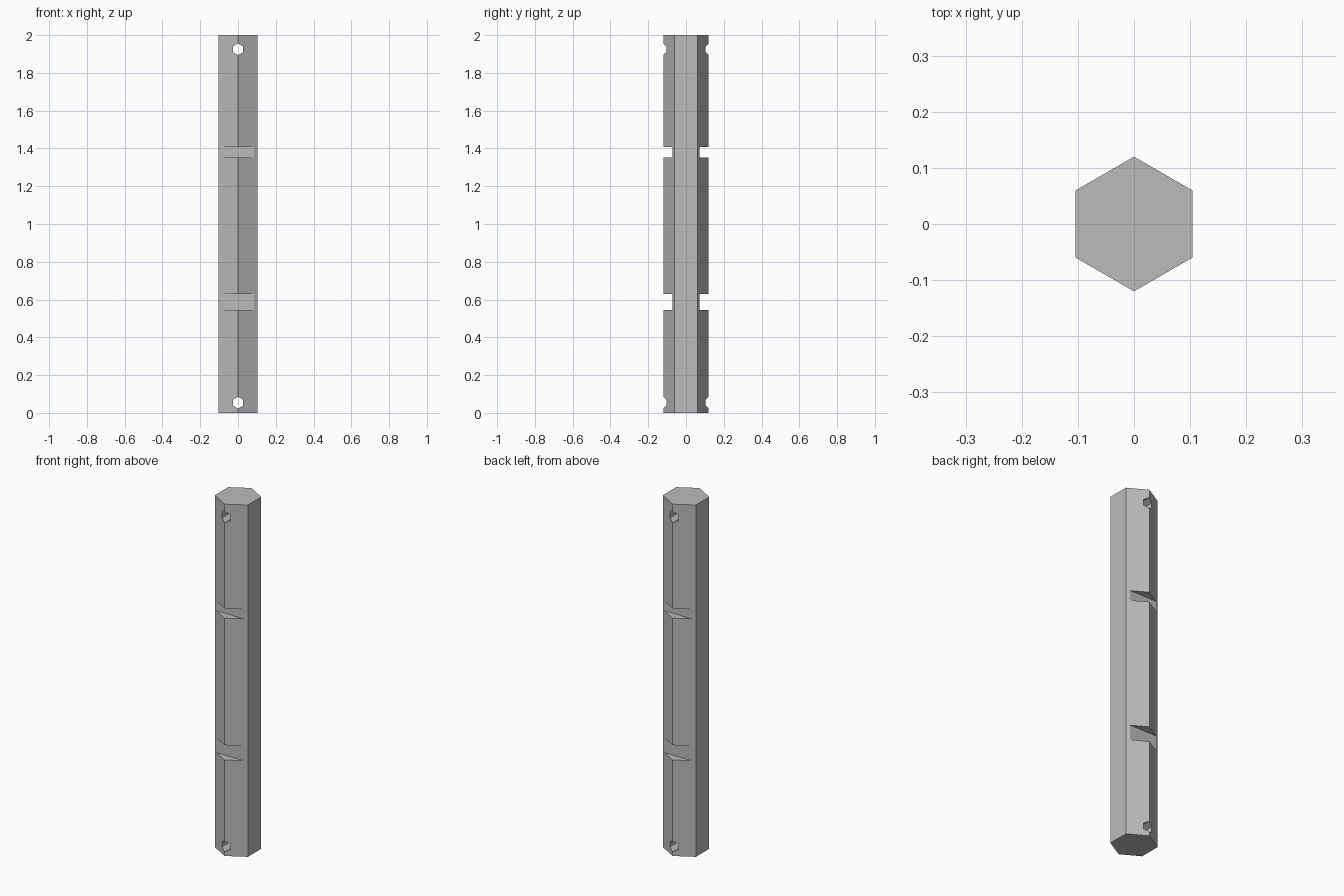
import bpy
from math import radians

cube = bpy.data.objects.get("Cube")
if cube:
    bpy.data.objects.remove(cube, do_unlink=True)

# Single grey material
grey = bpy.data.materials.new("plain_grey")
grey.use_nodes = True
colour = (0.5, 0.5, 0.5, 1)
grey.diffuse_color = colour
grey.node_tree.nodes["Principled BSDF"].inputs["Base Color"].default_value = colour


def hex_prism(name, radius, length, location, rotation=(0, 0, 0)):
    bpy.ops.mesh.primitive_cylinder_add(vertices=6, radius=radius, depth=length,
                                        location=location, rotation=rotation)
    obj = bpy.context.object
    obj.name = name
    obj.data.materials.append(grey)
    return obj


def cut(target, cutter):
    cutter.hide_render = True
    mod = target.modifiers.new(cutter.name, "BOOLEAN")
    mod.operation = "DIFFERENCE"
    mod.solver = "EXACT"
    mod.object = cutter
    bpy.context.view_layer.objects.active = target
    bpy.ops.object.modifier_apply(modifier=mod.name)
    bpy.data.objects.remove(cutter, do_unlink=True)


# Six-sided post with corners facing front and back
post = hex_prism("hexagonal_post", 0.12, 2, (0, 0, 1))

# Pin holes running front to back near both ends
for z in (0.054, 1.925):
    cut(post, hex_prism("pin_hole_cutter", 0.031, 1, (0, 0, z), (radians(90), 0, 0)))

# Flat-bottomed notches across the front and back corners
for bottom, top in ((0.546, 0.63), (1.352, 1.408)):
    for side in (-1, 1):
        bpy.ops.mesh.primitive_cube_add(size=1, location=(0, side * 0.171, (bottom + top) / 2))
        notch = bpy.context.object
        notch.name = "notch_cutter"
        notch.scale = (0.4, 0.2, top - bottom)
        notch.data.materials.append(grey)
        cut(post, notch)

for face in post.data.polygons:
    face.use_smooth = False
